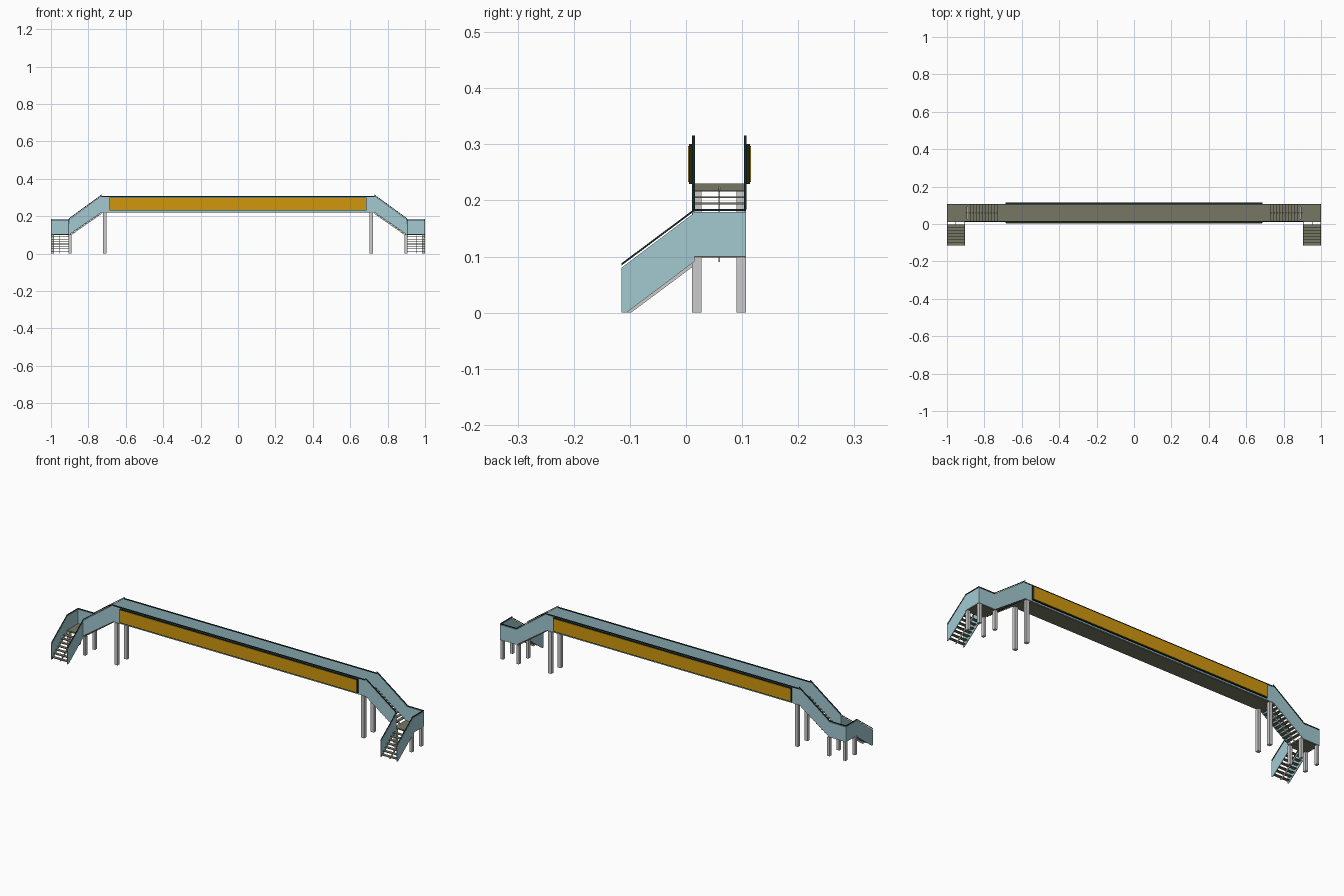
import bpy
import bmesh
from mathutils import Vector

cube = bpy.data.objects.get("Cube")
if cube:
    bpy.data.objects.remove(cube, do_unlink=True)


def material(name, rgb):
    m = bpy.data.materials.new(name)
    m.use_nodes = True
    m.diffuse_color = (*rgb, 1)
    m.node_tree.nodes["Principled BSDF"].inputs["Base Color"].default_value = (*rgb, 1)
    return m


TEAL = material("pale teal panel", (0.36, 0.59, 0.64))
ORANGE = material("amber banner", (0.63, 0.31, 0.004))
TAUPE = material("taupe walkway", (0.18, 0.185, 0.125))
GREY = material("light grey steel", (0.6, 0.6, 0.6))
DARK = material("dark rail", (0.01, 0.02, 0.02))


def finish(name, bm, mat, mirror):
    bmesh.ops.recalc_face_normals(bm, faces=bm.faces)
    me = bpy.data.meshes.new(name)
    bm.to_mesh(me)
    bm.free()
    me.materials.append(mat)
    ob = bpy.data.objects.new(name, me)
    bpy.context.collection.objects.link(ob)
    if mirror:
        mod = ob.modifiers.new("both ends", "MIRROR")
        mod.use_mirror_merge = False
    return ob


def prism(bm, axis, lo, hi, profile):
    """Extrude a profile along x (profile in y, z) or y (profile in x, z)."""
    def point(a, p):
        return Vector((a, p[0], p[1])) if axis == "x" else Vector((p[0], a, p[1]))
    base = bm.faces.new([bm.verts.new(point(lo, p)) for p in profile])
    top = bmesh.ops.extrude_face_region(bm, geom=[base])["geom"]
    verts = [v for v in top if isinstance(v, bmesh.types.BMVert)]
    bmesh.ops.translate(bm, verts=verts, vec=point(hi, (0, 0)) - point(lo, (0, 0)))


def slabs(name, axis, spans, profile, mat, mirror=True):
    bm = bmesh.new()
    for lo, hi in spans:
        prism(bm, axis, lo, hi, profile)
    return finish(name, bm, mat, mirror)


def boxes(name, items, mat, mirror=True):
    bm = bmesh.new()
    for x0, x1, y0, y1, z0, z1 in items:
        prism(bm, "y", y0, y1, [(x0, z0), (x1, z0), (x1, z1), (x0, z1)])
    return finish(name, bm, mat, mirror)


def strip(a, b, h):
    """Sloping band of height h with its lower edge from a to b."""
    return [a, b, (b[0], b[1] + h), (a[0], a[1] + h)]


# Key dimensions
FRONT, BACK = 0.012, 0.107
END, INNER, OUTER = 0.73, 0.904, 1.0
DECK, LANDING = 0.23, 0.105
T = 0.003
sides = [(FRONT, FRONT + T), (BACK - T, BACK)]
flight_sides = [(INNER, INNER + T), (OUTER - T, OUTER)]

# Bridge span
boxes("bridge_deck", [(-END, END, FRONT + T, BACK - T, 0.219, DECK)], TAUPE, False)
boxes("bridge_side_panels", [(-END, END, a, b, 0.222, 0.303) for a, b in sides], TEAL, False)
boxes("bridge_handrails", [(-END, END, a - 0.001, b + 0.001, 0.303, 0.308)
                           for a, b in sides], DARK, False)

# Long banners with dark backing frames
BX = 0.688
boxes("banner_frames", [(-BX, BX, 0.005, FRONT, 0.229, 0.301),
                        (-BX, BX, BACK, 0.114, 0.229, 0.301)], DARK, False)
boxes("banner_faces", [(-BX + 0.004, BX - 0.004, y, y + 0.002, 0.233, 0.297)
                       for y in (0.0035, 0.1135)], ORANGE, False)

# Support posts
post_y = [(0.011, 0.028), (0.09, 0.107)]
boxes("tall_posts", [(0.704, 0.722, a, b, 0, 0.22) for a, b in post_y], GREY)
boxes("landing_posts", [(x, x + 0.014, a, b, 0, 0.098)
                        for x in (0.891, 0.983) for a, b in post_y], GREY)

# Corner landings
boxes("landing_floor", [(0.893, OUTER - T, FRONT, BACK - T, 0.098, LANDING)], TAUPE)
boxes("landing_panels", [(OUTER - T, OUTER, FRONT, BACK, 0.1, 0.179),
                         (INNER - 0.004, OUTER - T, BACK - T, BACK, 0.1, 0.179)], TEAL)
boxes("landing_handrails", [(OUTER - 0.004, OUTER, FRONT, BACK, 0.181, 0.185),
                            (INNER - 0.004, OUTER, BACK - 0.004, BACK, 0.181, 0.185)], DARK)

# Upper flight, running along x
slabs("upper_flight_panels", "y", sides,
      [(0.725, 0.224), (INNER, 0.1), (INNER, 0.181), (END, 0.309), (0.725, 0.309)], TEAL)
slabs("upper_flight_handrails", "y", [(a - 0.001, b + 0.001) for a, b in sides],
      strip((0.728, 0.312), (INNER, 0.184), 0.004), DARK)
slabs("upper_flight_stringer", "y", [(0.0575, 0.0605)],
      strip((END, 0.212), (INNER, 0.09), 0.012), GREY)
N_UP = 11
run, rise = (INNER - END) / N_UP, (DECK - LANDING) / N_UP
boxes("upper_flight_treads",
      [(END + i * run, END + (i + 1) * run + 0.001, FRONT + T, BACK - T,
        DECK - (i + 1) * rise - 0.003, DECK - (i + 1) * rise) for i in range(N_UP - 1)], TAUPE)

# Lower flight, running toward the front
FOOT = -0.115
slabs("lower_flight_panels", "x", flight_sides,
      [(FOOT, 0), (-0.106, 0), (0.015, 0.091), (0.015, 0.178), (FOOT, 0.08)], TEAL)
slabs("lower_flight_handrails", "x", [(a - 0.0005, b) for a, b in flight_sides],
      strip((FOOT, 0.084), (0.015, 0.181), 0.004), DARK)
slabs("lower_flight_stringer", "x", [(0.951, 0.954)],
      [(-0.112, 0), (-0.098, 0), (0.015, 0.084), (0.015, 0.096)], GREY)
N_LOW = 8
run, rise = (FRONT - FOOT) / N_LOW, LANDING / N_LOW
boxes("lower_flight_treads",
      [(INNER + T, OUTER - T, FOOT + i * run, FOOT + (i + 1) * run + 0.001,
        (i + 1) * rise - 0.003, (i + 1) * rise) for i in range(N_LOW - 1)], TAUPE)
